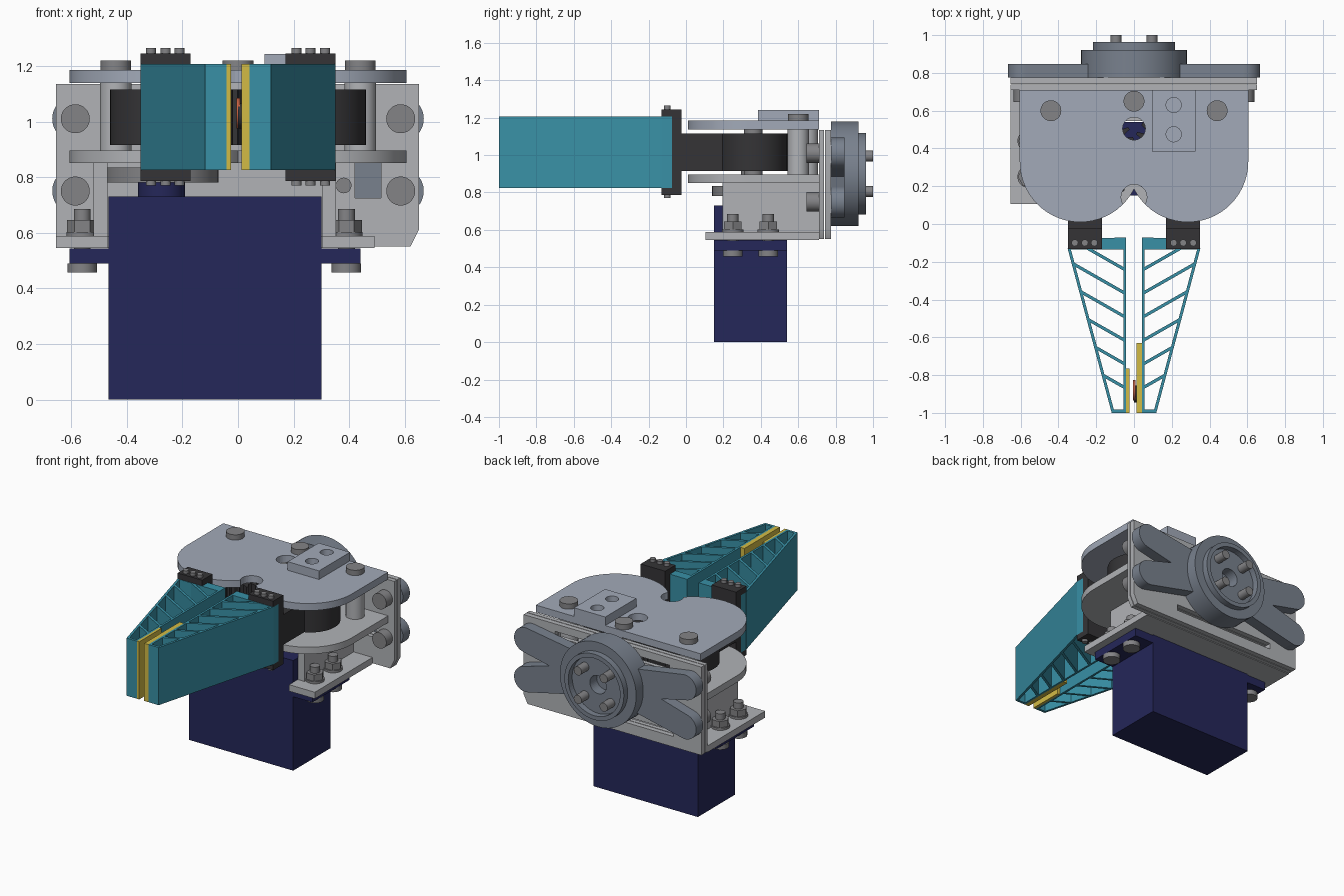
import bpy, bmesh
from math import sin, cos, pi, radians, atan2, hypot, sqrt, acos
from mathutils import Vector

if "Cube" in bpy.data.objects:
    bpy.data.objects.remove(bpy.data.objects["Cube"])


def mat(name, rgb):
    m = bpy.data.materials.new(name)
    m.diffuse_color = (*rgb, 1)
    m.use_nodes = True
    m.node_tree.nodes["Principled BSDF"].inputs["Base Color"].default_value = m.diffuse_color
    return m


NAVY = mat("navy", (0.018, 0.02, 0.1))
TEAL = mat("teal", (0.04, 0.28, 0.38))
DARK = mat("charcoal", (0.035, 0.034, 0.037))
YELLOW = mat("yellow", (0.65, 0.5, 0.06))
ORANGE = mat("orange", (0.6, 0.12, 0.05))
STEEL = mat("blue_steel", (0.36, 0.40, 0.48))
HORN = mat("dark_steel", (0.19, 0.22, 0.27))
PLATE = mat("plate_grey", (0.44, 0.45, 0.47))
SCREW = mat("screw_grey", (0.23, 0.23, 0.24))


def prism(name, polys, lo, hi, axis="z", m=None):
    """Extrude one or more 2D outlines along an axis."""
    put = {"z": lambda a, b, h: (a, b, h), "y": lambda a, b, h: (a, h, b),
           "x": lambda a, b, h: (h, a, b)}[axis]
    bm = bmesh.new()
    for pts in polys:
        f = bm.faces.new([bm.verts.new(put(a, b, lo)) for a, b in pts])
        top = bmesh.ops.extrude_face_region(bm, geom=[f])["geom"]
        shift = Vector(put(0, 0, hi - lo))
        bmesh.ops.translate(bm, vec=shift, verts=[v for v in top if isinstance(v, bmesh.types.BMVert)])
    bmesh.ops.recalc_face_normals(bm, faces=bm.faces)
    me = bpy.data.meshes.new(name)
    bm.to_mesh(me)
    bm.free()
    if m:
        me.materials.append(m)
    ob = bpy.data.objects.new(name, me)
    bpy.context.collection.objects.link(ob)
    return ob


def rect(a0, a1, b0, b1):
    return [(a0, b0), (a1, b0), (a1, b1), (a0, b1)]


def arc(ca, cb, r, t0, t1, n=24):
    return [(ca + r * cos(t0 + (t1 - t0) * i / n), cb + r * sin(t0 + (t1 - t0) * i / n)) for i in range(n + 1)]


def disc(ca, cb, r, n=40):
    return arc(ca, cb, r, 0, 2 * pi, n)[:-1]


def box(name, x, y, z, m=None):
    return prism(name, [rect(*x, *y)], *z, "z", m)


def cut(ob, polys, lo, hi, axis):
    """Cut separate outlines out of an object."""
    for p in polys:
        c = prism("cutter", [p], lo, hi, axis)
        c.hide_render = True
        c.hide_set(True)
        c.display_type = "WIRE"
        mod = ob.modifiers.new("cut", "BOOLEAN")
        mod.operation, mod.object = "DIFFERENCE", c


# Servo motor
box("servo_body", (-0.465, 0.30), (0.15, 0.54), (0, 0.73), NAVY)
box("servo_flange", (-0.605, 0.44), (0.15, 0.54), (0.49, 0.543), NAVY)
prism("servo_boss", [disc(-0.275, 0.345, 0.085)], 0.73, 0.78, "z", NAVY)
prism("servo_horn", [disc(-0.275, 0.345, 0.205)], 0.78, 0.835, "z", SCREW)
prism("servo_shaft", [disc(-0.275, 0.345, 0.05)], 0.835, 0.92, "z", SCREW)

# Base bracket with servo opening, side walls and upright
base = box("base_plate", (-0.655, 0.49), (0.105, 0.71), (0.545, 0.588), PLATE)
cut(base, [rect(-0.467, 0.302, 0.0, 0.545)], 0.4, 0.7, "z")
for x0 in (-0.52, 0.302):
    box("side_wall", (x0, x0 + 0.05), (0.195, 0.71), (0.588, 0.852), PLATE)
outline = [(-0.655, 0.55), (0.62, 0.55), (0.65, 0.61), (0.65, 1.135), (-0.655, 1.135)]
slots = [rect(-0.45, 0.3, 0.62, 0.66), rect(-0.42, 0.42, 1.03, 1.085), rect(0.42, 0.515, 0.725, 0.85)]
for name, lo, hi in (("bracket_upright", 0.71, 0.738), ("back_plate", 0.742, 0.775)):
    cut(prism(name, [outline], lo, hi, "y", PLATE), slots, 0.6, 0.9, "y")
prism("bracket_screw", [disc(0.38, 0.77, 0.028)], 0.68, 0.71, "y", SCREW)

# Flange bolts
for x in (-0.56, 0.39):
    for y in (0.25, 0.44):
        prism("bolt_head", [disc(x, y, 0.053)], 0.458, 0.49, "z", SCREW)
        prism("bolt_washer", [disc(x, y, 0.057)], 0.588, 0.603, "z", SCREW)
        prism("bolt_nut", [disc(x, y, 0.055, 6)], 0.603, 0.645, "z", SCREW)
        prism("bolt_shaft", [disc(x, y, 0.03)], 0.54, 0.685, "z", SCREW)

# Twin-lobed gear plates
CX, CY, R = 0.285, 0.33, 0.32
inner = acos(-CX / R)
right = arc(CX, CY, R, -inner, 0)
lobes = [(-a, b) for a, b in right[::-1]][:-1] + right + [(0.605, 0.71), (-0.605, 0.71)]
lower = prism("lower_gear_plate", [lobes], 0.85, 0.895, "z", PLATE)
upper = prism("upper_gear_plate", [lobes], 1.138, 1.185, "z", STEEL)
cut(lower, [disc(0, 0.505, 0.06)], 0.8, 0.93, "z")
cut(upper, [disc(0, 0.505, 0.06), disc(0, 0.142, 0.068)], 1.1, 1.3, "z")
for x, y in ((-0.44, 0.6), (0.44, 0.6), (0, 0.65)):
    prism("spacer_post", [disc(x, y, 0.057)], 0.895, 1.138, "z", PLATE)
    prism("post_screw", [disc(x, y, 0.055)], 1.185, 1.22, "z", SCREW)

# Mounting block on top
block = box("top_block", (0.095, 0.325), (0.385, 0.71), (1.185, 1.242), STEEL)
cut(block, [disc(0.21, 0.63, 0.04), disc(0.21, 0.475, 0.04)], 1.19, 1.3, "z")

# Grippers, one per side
for s in (-1, 1):
    def side(pts):
        return [(s * a, b) for a, b in pts]

    # Sector gear: plain outside, toothed toward the middle
    gear = arc(0.28, 0.36, 0.18, radians(-110), radians(110))
    for i in range(12):
        t = radians(112 + i * 11.5 + (5.75 if s > 0 else 0))
        gear += [(0.28 + r * cos(t + d), 0.36 + r * sin(t + d))
                 for r, d in ((0.255, 0), (0.292, 0.035), (0.292, 0.085), (0.255, 0.12))]
    prism("sector_gear", [side(gear)], 0.915, 1.115, "z", DARK)
    prism("gear_axle", [disc(s * 0.28, 0.36, 0.05)], 0.86, 1.14, "z", SCREW)
    xs = sorted((s * 0.17, s * 0.35))
    box("gear_arm", xs, (-0.04, 0.36), (0.915, 1.115), DARK)
    # U-shaped finger clamp
    prism("finger_clamp", [[(-0.025, 0.787), (-0.025, 1.245), (-0.132, 1.245), (-0.132, 1.205),
                            (-0.076, 1.205), (-0.076, 0.825), (-0.132, 0.825), (-0.132, 0.787)]],
          *xs, "x", DARK)
    for x in (0.21, 0.26, 0.313):
        for lo, hi in ((1.245, 1.265), (0.77, 0.787)):
            prism("clamp_screw", [disc(s * x, -0.1, 0.018, 20)], lo, hi, "z", SCREW)

    # Flexible ribbed finger
    k = (0.35 - 0.118) / 0.865          # outer wall slope

    def outer(y):
        return 0.35 + k * (y + 0.135)
    T = 0.016
    parts = [[(0.042, -0.072), (0.35, -0.076), (0.35, -0.135), (0.042, -0.135)],
             rect(0.042, 0.056, -1.0, -0.13),
             [(outer(-0.13), -0.13), (outer(-1), -1), (outer(-1) - T, -1), (outer(-0.13) - T, -0.13)],
             rect(0.042, 0.118, -1.0, -0.983)]
    for i in range(6):
        y0 = -0.25 - 0.125 * i
        # rib meets the sloping outer wall
        w = (outer(y0) - 0.05 - 0.006) / (1 - 0.57 * k)
        if y0 + 0.57 * w > -0.13:
            w = (-0.13 - y0) / 0.57
        parts.append([(0.05, y0), (0.05 + w, y0 + 0.57 * w), (0.05 + w, y0 + 0.57 * w + 0.019), (0.05, y0 + 0.019)])
    prism("ribbed_finger", [side(p) for p in parts], 0.825, 1.207, "z", TEAL)

# Fingertip pads and pressure sensor
box("left_pad", (-0.044, -0.025), (-1.0, -0.765), (0.825, 1.207), YELLOW)
box("right_pad", (0.012, 0.044), (-1.0, -0.63), (0.825, 1.207), YELLOW)
prism("sensor_disc", [disc(-0.88, 1.03, 0.055)], -0.006, 0.007, "x", ORANGE)
prism("sensor_base", [disc(-0.9, 1.02, 0.045)], 0.0, 0.013, "x", DARK)

# Four-armed horn on the back
HZ = 0.9
for x in (-0.585, 0.585):
    for z in (0.75, 1.01):
        t, length = atan2(z - HZ, x), hypot(x, z - HZ)
        wide = [(0.1 * cos(t + d), HZ + 0.1 * sin(t + d)) for d in (-pi / 2, pi / 2)]
        prism("horn_arm", [arc(x, z, 0.083, t - pi / 2, t + pi / 2, 20) + wide[::-1]], 0.775, 0.848, "y", HORN)
        prism("arm_screw", [disc(x, z, 0.052)], 0.645, 0.71, "y", SCREW)
wheel = prism("horn_wheel", [disc(0, HZ, 0.28, 64)], 0.775, 0.922, "y", HORN)
rim = prism("horn_rim", [disc(0, HZ, 0.218, 64)], 0.922, 0.963, "y", HORN)
cut(rim, [disc(0, HZ, 0.19, 64)], 0.9, 1.0, "y")
cut(wheel, [disc(0, HZ, 0.06)], 0.85, 1.0, "y")
for a in (-0.095, 0.095):
    for b in (-0.095, 0.095):
        prism("wheel_screw", [disc(a, HZ + b, 0.029, 24)], 0.92, 1.0, "y", SCREW)

# Smooth round sides, keep hard edges
bpy.ops.object.select_all(action="DESELECT")
for o in bpy.context.scene.objects:
    if not o.hide_render:
        o.select_set(True)
        bpy.context.view_layer.objects.active = o
bpy.ops.object.shade_smooth_by_angle(angle=radians(30))
